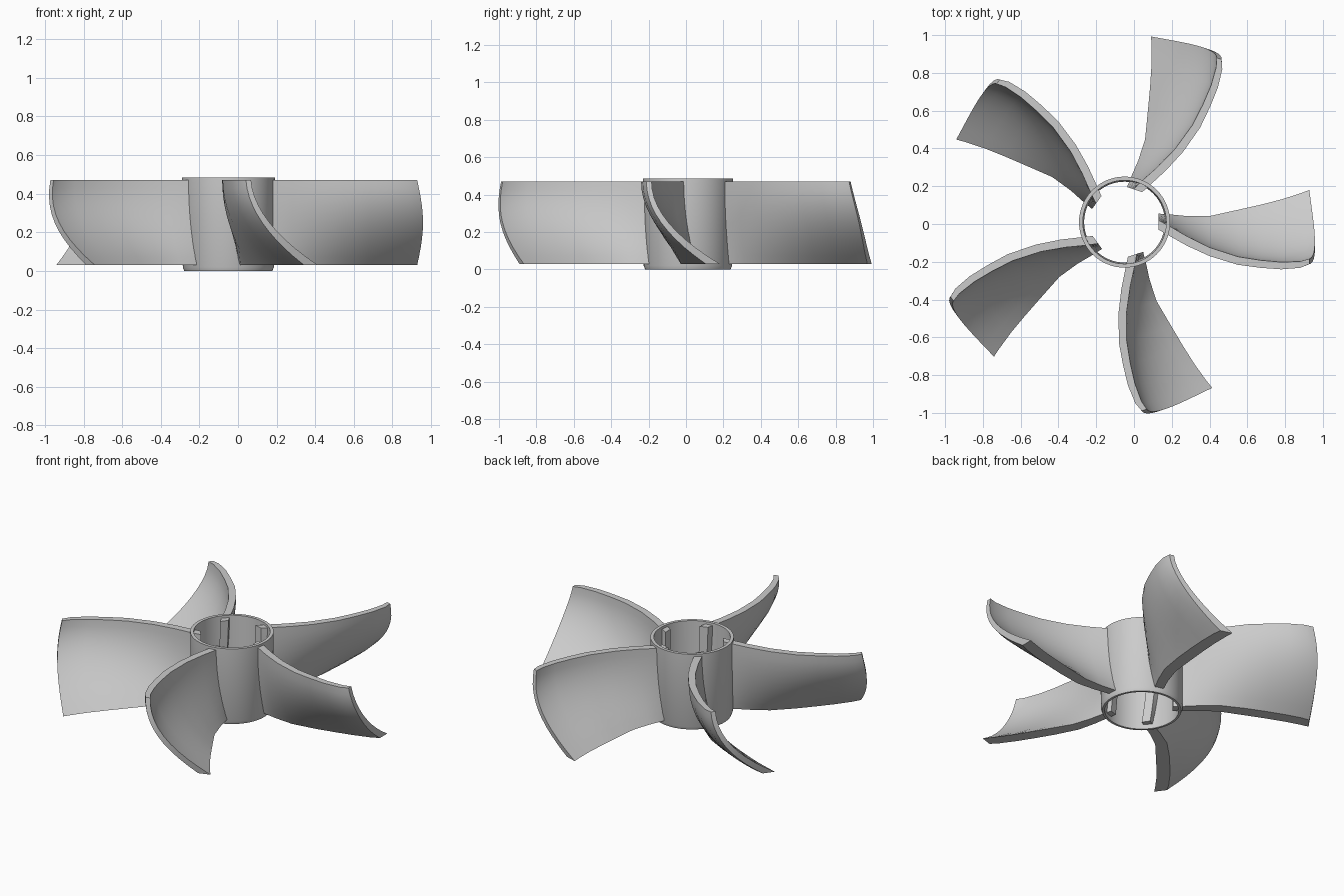
import bpy, bmesh
from math import sin, cos, pi, radians

if "Cube" in bpy.data.objects:
    bpy.data.objects.remove(bpy.data.objects["Cube"])

CX, CY = -0.05, 0.01          # rotation axis of the impeller
Z_TOP, Z_BOT = 0.47, 0.03


def add_object(name, bm, angle):
    bmesh.ops.recalc_face_normals(bm, faces=bm.faces)
    me = bpy.data.meshes.new(name)
    bm.to_mesh(me)
    bm.free()
    ob = bpy.data.objects.new(name, me)
    bpy.context.collection.objects.link(ob)
    bpy.ops.object.select_all(action='DESELECT')
    ob.select_set(True)
    bpy.context.view_layer.objects.active = ob
    bpy.ops.object.shade_smooth_by_angle(angle=radians(angle))
    ob.location = (CX, CY, 0)
    return ob


def loft_closed(bm, loops, wrap=False):
    n = len(loops[0])
    pairs = list(zip(loops, loops[1:]))
    if wrap:
        pairs.append((loops[-1], loops[0]))
    for a, b in pairs:
        for i in range(n):
            j = (i + 1) % n
            bm.faces.new((a[i], a[j], b[j], b[i]))


# Hub: open thin-walled sleeve with a chamfered lower rim
bm = bmesh.new()
profile = [(0.228, 0.0), (0.236, 0.02), (0.241, 0.485), (0.221, 0.485), (0.214, 0.0)]
N = 64
rings = [[bm.verts.new((r * cos(2 * pi * i / N), r * sin(2 * pi * i / N), z))
          for i in range(N)] for r, z in profile]
loft_closed(bm, rings, wrap=True)
add_object("hub", bm, 30)

# Blade stations: radius, back y at top, thickness at top, front y at bottom, thickness at bottom
stations = [
    (0.18, -0.040, 0.050, 0.045, 0.050),
    (0.25, -0.080, 0.052, 0.040, 0.055),
    (0.33, -0.125, 0.050, 0.032, 0.060),
    (0.45, -0.180, 0.046, 0.032, 0.070),
    (0.60, -0.226, 0.043, 0.065, 0.080),
    (0.72, -0.242, 0.040, 0.092, 0.080),
    (0.83, -0.250, 0.038, 0.120, 0.080),
    (0.93, -0.242, 0.034, 0.152, 0.080),
    (0.978, -0.222, 0.028, 0.170, 0.075),
]
M = 10


def blade_section(bm, st):
    r, back, t_top, front, t_bot = st

    def point(y0, y1, s):
        bulge = 0.03 * sin(pi * s) * (r / 0.978) ** 4
        return bm.verts.new((r + bulge, y0 + (y1 - y0) * s ** 2,
                             Z_TOP + (Z_BOT - Z_TOP) * s))
    upper = [point(back + t_top, front, k / M) for k in range(M + 1)]
    lower = [point(back, front - t_bot, k / M) for k in range(M + 1)]
    return upper + lower[::-1]


# Five swept blades, roots passing through the hub wall
for b in range(5):
    bm = bmesh.new()
    loops = [blade_section(bm, st) for st in stations]
    loft_closed(bm, loops)
    for lp in (loops[0], loops[-1]):
        for k in range(M):
            bm.faces.new((lp[k], lp[k + 1], lp[-2 - k], lp[-1 - k]))
    ob = add_object(f"blade_{b + 1}", bm, 35)
    ob.rotation_euler.z = radians(72 * b)
